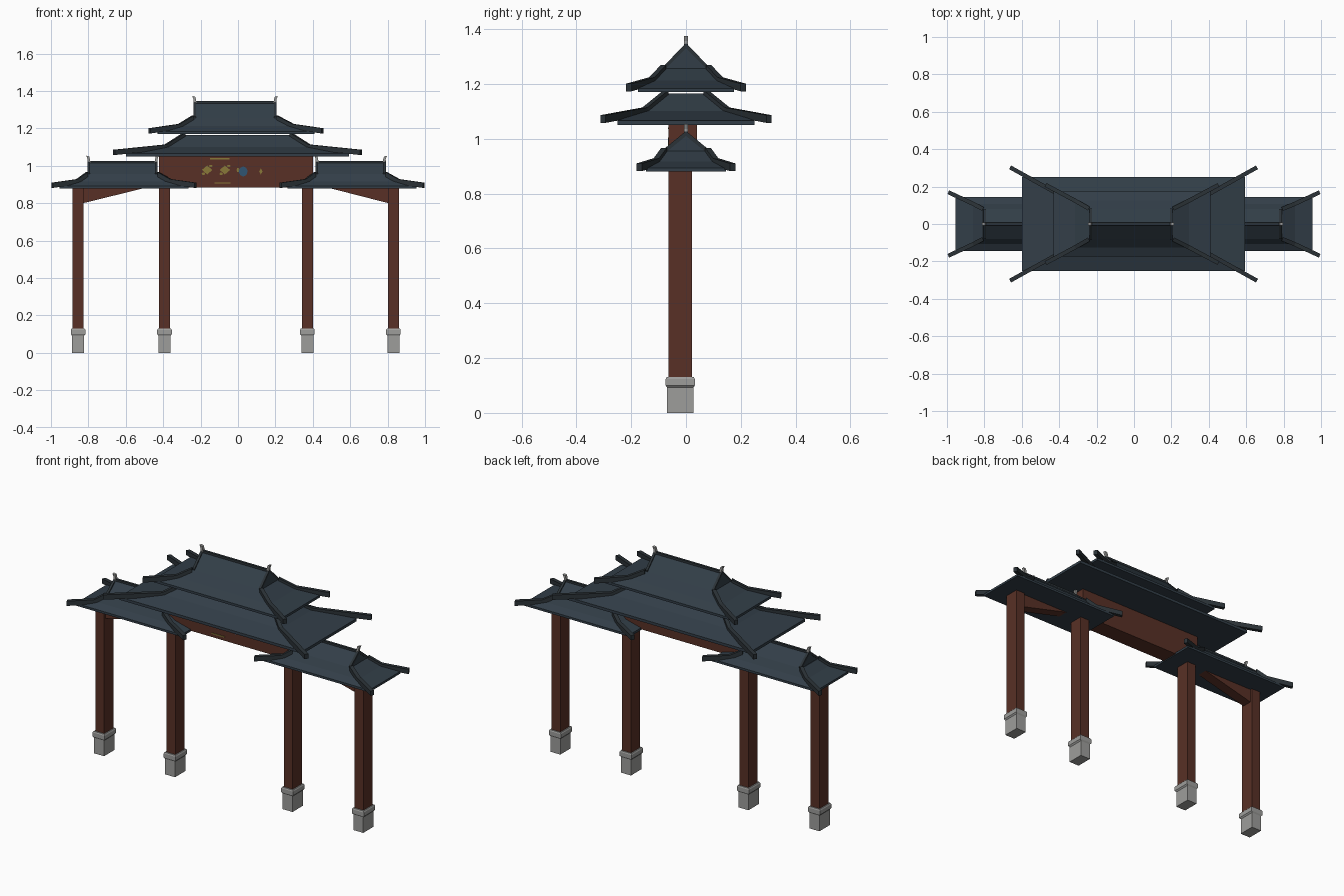
import bpy, bmesh, math
from mathutils import Vector

if "Cube" in bpy.data.objects:
    bpy.data.objects.remove(bpy.data.objects["Cube"])


def material(name, rgb):
    m = bpy.data.materials.new(name)
    m.diffuse_color = (*rgb, 1)
    m.use_nodes = True
    m.node_tree.nodes["Principled BSDF"].inputs["Base Color"].default_value = m.diffuse_color
    return m


TILE = material("slate_tile", (0.032, 0.048, 0.064))
TRIM = material("dark_ridge_trim", (0.024, 0.032, 0.038))
RED = material("red_brown_timber", (0.098, 0.030, 0.019))
STONE = material("grey_stone", (0.34, 0.34, 0.33))
GOLD = material("dull_gold", (0.25, 0.19, 0.04))
BLUE = material("muted_blue", (0.03, 0.09, 0.17))


def finish(name, bm, mat):
    bmesh.ops.recalc_face_normals(bm, faces=bm.faces)
    me = bpy.data.meshes.new(name)
    bm.to_mesh(me)
    bm.free()
    me.materials.append(mat)
    ob = bpy.data.objects.new(name, me)
    bpy.context.collection.objects.link(ob)
    return ob


def bridge(bm, loops):
    """Skin a list of equal vertex rings and cap both ends."""
    rings = [[bm.verts.new(p) for p in ring] for ring in loops]
    for a, b in zip(rings, rings[1:]):
        n = len(a)
        for i in range(n):
            bm.faces.new((a[i], a[(i + 1) % n], b[(i + 1) % n], b[i]))
    bm.faces.new(rings[0])
    bm.faces.new(rings[-1])


def rect(cx, cy, hx, hy, z):
    return [(cx + sx * hx, cy + sy * hy, z)
            for sx, sy in ((-1, -1), (1, -1), (1, 1), (-1, 1))]


def loft(name, mat, rings):
    """Stack of rectangles given as (cx, cy, hx, hy, z)."""
    bm = bmesh.new()
    bridge(bm, [rect(*r) for r in rings])
    return finish(name, bm, mat)


def box(name, mat, x0, x1, y0, y1, z0, z1):
    cx, cy, hx, hy = (x0 + x1) / 2, (y0 + y1) / 2, (x1 - x0) / 2, (y1 - y0) / 2
    return loft(name, mat, [(cx, cy, hx, hy, z0), (cx, cy, hx, hy, z1)])


def prism_y(name, mat, pts, y0, y1):
    """Extrude an x-z outline from y0 to y1."""
    bm = bmesh.new()
    bridge(bm, [[(x, y, z) for x, z in pts] for y in (y0, y1)])
    return finish(name, bm, mat)


def strip(bm, pts, w, up, down):
    """Upright bar swept along a polyline."""
    pts = [Vector(p) for p in pts]
    rings = []
    for i, p in enumerate(pts):
        d = pts[min(i + 1, len(pts) - 1)] - pts[max(i - 1, 0)]
        side = Vector((-d.y, d.x, 0)).normalized() * w / 2
        u, v = Vector((0, 0, up)), Vector((0, 0, down))
        rings.append([p - side - v, p + side - v, p + side + u, p - side + u])
    bridge(bm, rings)


def roof(name, cx, bottom, eave, mid, top, tip, ridge=None):
    """Hipped skirt with kicked-out hips; eave, mid, top, tip = (hx, hy, z).
    ridge = (hx, z, centre x) adds a gabled crown."""
    tcx = ridge[2] if ridge else cx
    loft(name + "_skirt", TILE, [(cx, 0, eave[0], eave[1], bottom),
                                 (cx, 0, *eave), (cx, 0, *mid), (tcx, 0, *top)])
    bm = bmesh.new()
    for sx in (-1, 1):
        for sy in (-1, 1):
            path = [(c + sx * h[0], sy * h[1], h[2])
                    for c, h in ((tcx, top), (cx, mid), (cx, tip))]
            strip(bm, path, 0.022, 0.012, 0.016)
    finish(name + "_hip_ridges", bm, TRIM)
    if not ridge:
        return
    rx, rz, _ = ridge
    bm = bmesh.new()
    bridge(bm, [[(tcx + sx * rx, -top[1], top[2]), (tcx + sx * rx, top[1], top[2]),
                 (tcx + sx * rx, 0, rz)] for sx in (-1, 1)])
    finish(name + "_gable", bm, TILE)
    # sloping edge bars and the ridge cap
    bm = bmesh.new()
    for sx in (-1, 1):
        for sy in (-1, 1):
            x = tcx + sx * (rx - 0.006)
            strip(bm, [(x, 0, rz), (x, sy * top[1], top[2])], 0.014, 0.008, 0.01)
    strip(bm, [(tcx - rx, 0, rz), (tcx + rx, 0, rz)], 0.014, 0.006, 0.015)
    finish(name + "_gable_ridges", bm, TRIM)
    # small flared stone finials on the ridge ends
    for sx, side in ((-1, "left"), (1, "right")):
        e = tcx + sx * rx
        out = [(-0.016, -0.005), (0.0, -0.005), (0.0, 0.016), (0.007, 0.034),
               (-0.009, 0.030), (-0.013, 0.016)]
        prism_y(f"{name}_finial_{side}", STONE,
                [(e + sx * a, rz + b) for a, b in out], -0.008, 0.008)


# posts on stone plinths
POSTS = {"outer_left": (-0.855, 0.89), "inner_left": (-0.393, 1.05),
         "inner_right": (0.371, 1.05), "outer_right": (0.831, 0.89)}
for n, (x, h) in POSTS.items():
    loft(n + "_plinth", STONE, [(x, -0.021, a, b, z) for a, b, z in (
        (0.032, 0.048, 0), (0.032, 0.048, 0.092), (0.039, 0.053, 0.1),
        (0.039, 0.053, 0.123), (0.035, 0.05, 0.13))])
    box(n + "_post", RED, x - 0.029, x + 0.029, -0.063, 0.022, 0.13, h)

# main board between the inner posts
box("main_board", RED, -0.421, 0.4, -0.0625, 0.04, 0.885, 1.052)

# tapered beams under the side roofs
prism_y("left_tapered_beam", RED, [(-0.83, 0.80), (-0.48, 0.886), (-0.83, 0.886)], -0.05, 0.01)
prism_y("right_tapered_beam", RED, [(0.806, 0.80), (0.47, 0.886), (0.806, 0.886)], -0.05, 0.01)

# abstract painted ornament on the board, as thin plates
FRONT = (-0.0665, -0.062)


def plate(name, mat, x, z, rx, rz, n):
    pts = [(x + rx * math.cos(i * math.tau / n), z + rz * math.sin(i * math.tau / n))
           for i in range(n)]
    prism_y(name, mat, pts, *FRONT)


for i, x in enumerate((-0.165, -0.07)):
    plate(f"gold_diamond_{i}", GOLD, x, 0.978, 0.028, 0.024, 4)
    for s in (-1, 1):
        plate(f"gold_dot_{i}_{s}", GOLD, x + s * 0.02, 0.978 + s * 0.021, 0.01, 0.007, 6)
plate("blue_disc", BLUE, 0.028, 0.97, 0.024, 0.027, 8)
plate("gold_dot_by_disc", GOLD, 0.0, 0.978, 0.008, 0.012, 6)
plate("gold_dot_right", GOLD, 0.122, 0.97, 0.009, 0.016, 4)
box("gold_strip_upper", GOLD, -0.15, -0.045, *FRONT, 1.035, 1.041)
box("gold_strip_lower", GOLD, -0.125, -0.04, *FRONT, 0.905, 0.911)

# side roofs
for n, s in (("left_roof", -1), ("right_roof", 1)):
    roof(n, s * 0.61, 0.88, (0.345, 0.145, 0.893), (0.25, 0.108, 0.917),
         (0.19, 0.08, 0.955), (0.383, 0.17, 0.898), (0.187, 1.02, s * 0.61 - 0.0075))

# lower and upper central roofs
roof("lower_main_roof", -0.0025, 1.05, (0.597, 0.25, 1.066), (0.385, 0.15, 1.102),
     (0.285, 0.073, 1.165), (0.66, 0.303, 1.074))
roof("upper_main_roof", -0.0105, 1.17, (0.42, 0.175, 1.184), (0.305, 0.125, 1.212),
     (0.225, 0.082, 1.257), (0.462, 0.209, 1.189), (0.222, 1.34, -0.016))
